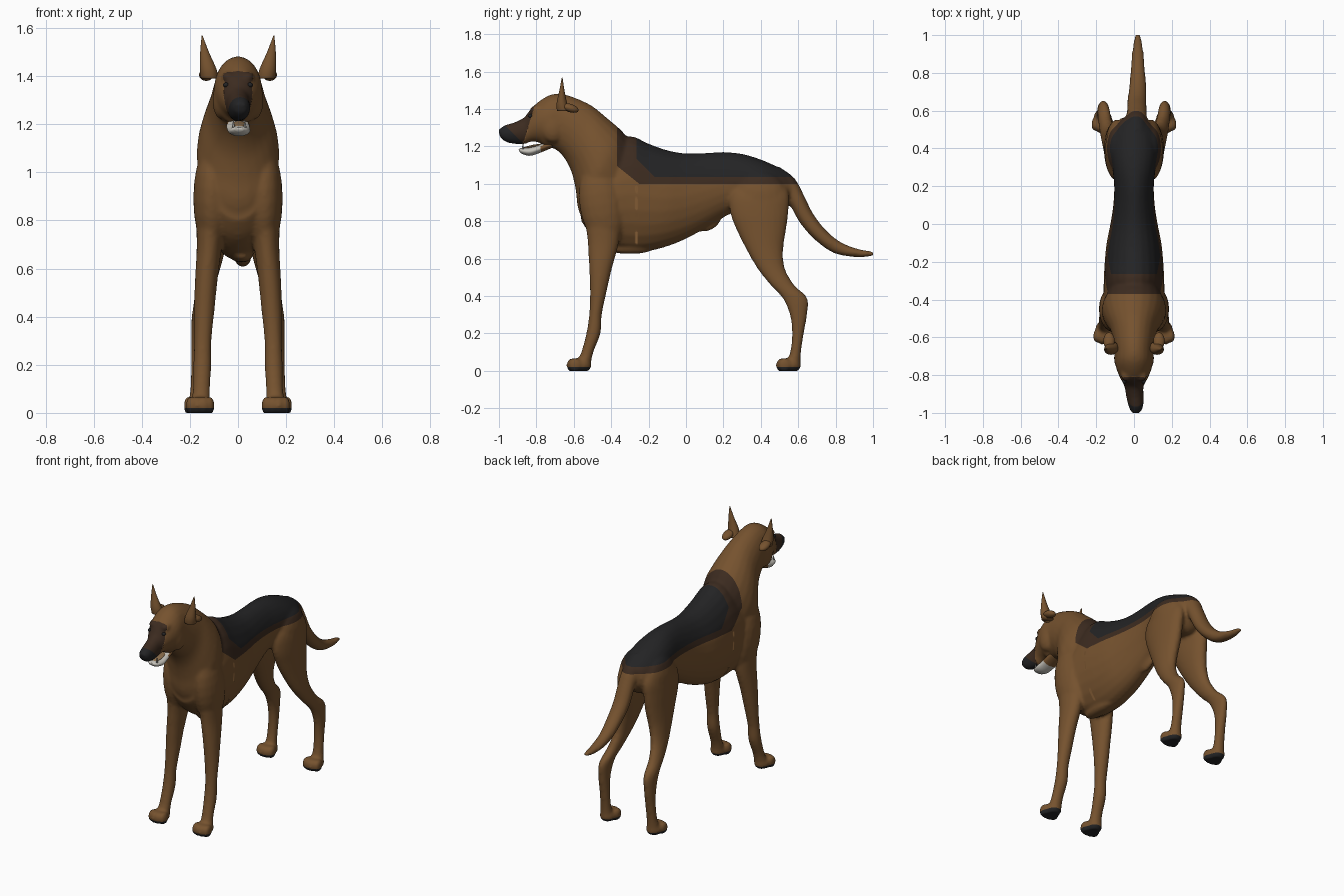
import bpy
import bmesh
import math
from mathutils import Vector, Matrix

default_cube = bpy.data.objects.get("Cube")
if default_cube:
    bpy.data.objects.remove(default_cube, do_unlink=True)


def make_material(name, red, green, blue):
    material = bpy.data.materials.new(name)
    material.use_nodes = True
    colour = (red, green, blue, 1)
    material.diffuse_color = colour
    shader = next(n for n in material.node_tree.nodes if n.type == "BSDF_PRINCIPLED")
    shader.inputs["Base Color"].default_value = colour
    shader.inputs["Roughness"].default_value = 0.8
    return material


tan = make_material("tan coat", .18, .085, .028)
dark = make_material("dark brown coat", .045, .024, .014)
black = make_material("black coat", .017, .017, .018)
ivory = make_material("pale jaw", .55, .53, .48)
tongue_tan = make_material("tongue tan", .25, .15, .07)


def catmull(rows, steps):
    """Smoothly interpolate cross-section rows."""
    vectors = [Vector(row) for row in rows]
    padded = [vectors[0]] + vectors + [vectors[-1]]
    result = []
    for a, b, c, d in zip(padded, padded[1:], padded[2:], padded[3:]):
        for i in range(steps):
            t = i / steps
            result.append(b + (c - a) * (t / 2)
                          + (a * 2 - b * 5 + c * 4 - d) * (t * t / 2)
                          + (b * 3 - a - c * 3 + d) * (t ** 3 / 2))
    return result + [vectors[-1]]


def loft(bm, rows, side=1, steps=4, count=24):
    """Skin rows of (y, z of one edge, y, z of the other, x centre, half width)."""
    rings = []
    for ya, za, yb, zb, xc, width in catmull(rows, steps):
        ring = []
        for i in range(count):
            angle = math.tau * i / count
            blend = (1 + math.cos(angle)) / 2
            x = side * (xc + width * math.sin(angle))
            ring.append(bm.verts.new((x, yb + (ya - yb) * blend, zb + (za - zb) * blend)))
        rings.append(ring)
    faces = [bm.faces.new(rings[0]), bm.faces.new(rings[-1])]
    for low, high in zip(rings, rings[1:]):
        for i in range(count):
            j = (i + 1) % count
            faces.append(bm.faces.new((low[i], low[j], high[j], high[i])))
    bmesh.ops.recalc_face_normals(bm, faces=faces)


def upright(rows):
    """Turn level slices (z, front y, back y, x, half width) into loft rows."""
    return [(front, z, back, z, x, width) for z, front, back, x, width in rows]


def ellipsoid(bm, centre, radii, tilt=0):
    matrix = (Matrix.Translation(centre) @ Matrix.Rotation(tilt, 4, "X")
              @ Matrix.Diagonal((*radii, 1)))
    bmesh.ops.create_uvsphere(bm, u_segments=20, v_segments=12, radius=1, matrix=matrix)


def finish(name, bm, *materials):
    mesh = bpy.data.meshes.new(name)
    bm.to_mesh(mesh)
    bm.free()
    for material in materials:
        mesh.materials.append(material)
    for polygon in mesh.polygons:
        polygon.use_smooth = True
    obj = bpy.data.objects.new(name, mesh)
    bpy.context.collection.objects.link(obj)
    return obj


body = bmesh.new()

# Torso: y, top, bottom, half width
torso = [(-.56, 1.0, .8, .09), (-.5, 1.1, .72, .14), (-.4, 1.2, .655, .16),
         (-.3, 1.255, .635, .16), (-.2, 1.215, .64, .155), (-.1, 1.18, .665, .145),
         (0, 1.163, .705, .125), (.1, 1.165, .76, .11), (.2, 1.17, .82, .105),
         (.3, 1.16, .86, .115), (.4, 1.13, .85, .125), (.5, 1.085, .84, .11),
         (.56, 1.04, .9, .07)]
loft(body, [(y, top, y, bottom, 0, width) for y, top, bottom, width in torso])

# Neck, skull and muzzle
loft(body, [(-.28, 1.2, -.52, .74, 0, .15), (-.34, 1.28, -.575, .86, 0, .172),
            (-.42, 1.35, -.59, .97, 0, .155), (-.5, 1.415, -.615, 1.07, 0, .125),
            (-.57, 1.45, -.66, 1.15, 0, .11), (-.65, 1.478, -.71, 1.19, 0, .1),
            (-.72, 1.478, -.755, 1.195, 0, .1), (-.79, 1.438, -.785, 1.22, 0, .086),
            (-.84, 1.388, -.83, 1.225, 0, .063), (-.865, 1.355, -.86, 1.212, 0, .05),
            (-.92, 1.328, -.91, 1.212, .005, .046), (-.97, 1.313, -.96, 1.222, .01, .039),
            (-1.004, 1.288, -.993, 1.245, .01, .025)])

# Tail
loft(body, [(.5, 1.09, .47, .98, .01, .06), (.58, 1.03, .52, .95, .01, .056),
            (.63, .94, .555, .89, .015, .053), (.68, .84, .61, .79, .015, .051),
            (.75, .75, .69, .7, .02, .046), (.83, .687, .79, .63, .02, .038),
            (.92, .652, .905, .608, .02, .03), (1.004, .638, 1.0, .612, .02, .015)])

# Legs: z, front y, back y, x centre, half width
front_leg = upright([(.95, -.52, -.36, .11, .06), (.8, -.535, -.35, .113, .06),
                     (.68, -.525, -.36, .12, .052), (.55, -.518, -.395, .132, .047),
                     (.42, -.513, -.425, .14, .042), (.3, -.518, -.45, .146, .036),
                     (.2, -.533, -.457, .148, .038), (.1, -.56, -.495, .152, .036),
                     (.03, -.59, -.51, .156, .042)])
hind_leg = upright([(1.05, .32, .5, .06, .05), (.95, .24, .55, .085, .062),
                    (.85, .235, .548, .095, .062), (.75, .272, .535, .1, .06),
                    (.65, .322, .52, .112, .052), (.55, .38, .528, .13, .042),
                    (.46, .45, .578, .148, .036), (.39, .515, .648, .16, .033),
                    (.3, .555, .648, .164, .031), (.2, .567, .63, .164, .031),
                    (.1, .557, .615, .166, .033), (.03, .53, .612, .166, .04)])
for side in (1, -1):
    loft(body, front_leg, side)
    loft(body, hind_leg, side)
    # Shoulder, haunch, brow and cheek muscles
    ellipsoid(body, (side * .108, -.45, .89), (.078, .12, .23), .15)
    ellipsoid(body, (side * .085, .4, .93), (.068, .14, .14))
    ellipsoid(body, (side * .04, -.8, 1.395), (.03, .035, .025))
    ellipsoid(body, (side * .07, -.71, 1.3), (.036, .065, .08))
    # Paws with four toes each
    for heel, x in ((-.56, .157), (.56, .166)):
        ellipsoid(body, (side * x, heel, .03), (.048, .055, .042))
        for offset in (-.041, -.014, .014, .041):
            reach = heel - .05 + abs(offset) * .4
            ellipsoid(body, (side * (x + offset), reach, .03), (.018, .036, .04))

# Breastbone and belly bumps
ellipsoid(body, (.015, -.3, .65), (.045, .12, .025))
ellipsoid(body, (0, .13, .79), (.022, .07, .035), .6)
ellipsoid(body, (0, .09, .765), (.016, .022, .018))

# Blend all body parts into one skin
rough = finish("rough_body", body)
remesh = rough.modifiers.new("Blend", "REMESH")
remesh.mode = "VOXEL"
remesh.voxel_size = .01
smooth = rough.modifiers.new("Soften", "SMOOTH")
smooth.factor = .5
smooth.iterations = 6
graph = bpy.context.evaluated_depsgraph_get()
skin = bmesh.new()
skin.from_mesh(rough.evaluated_get(graph).to_mesh())
bpy.data.objects.remove(rough, do_unlink=True)
for vert in skin.verts:
    vert.co.z = max(vert.co.z, 0)

# Coat markings: each is the space where direction . point > limit for all planes
mask = ((0, -1, .3), 1.235)
markings = [(1, [((0, 0, 1), 1.0), ((0, 1, 0), -.37), ((0, .8, 1), .8)]),
            (2, [((0, 0, 1), 1.037), ((0, 1, 0), -.265), ((0, 1, 1), .87), ((0, -1, 0), -.57)]),
            (1, [mask]),
            (2, [mask, ((0, -1, -1), -.345)]),
            (2, [((0, 0, -1), -.02)])]
for _, planes in markings:
    for direction, limit in planes:
        normal = Vector(direction)
        bmesh.ops.bisect_plane(skin, geom=skin.verts[:] + skin.edges[:] + skin.faces[:],
                               plane_co=normal * (limit / normal.length_squared),
                               plane_no=normal)
for face in skin.faces:
    face.material_index = 0
    centre = face.calc_center_median()
    for index, planes in markings:
        if all(centre.dot(Vector(direction)) > limit for direction, limit in planes):
            face.material_index = index
finish("body", skin, tan, dark, black)

# Lower jaw, tan where it meets the throat
jaw = bmesh.new()
loft(jaw, [(-.71, 1.235, -.71, 1.195, 0, .045), (-.78, 1.212, -.775, 1.168, 0, .048),
           (-.83, 1.197, -.83, 1.15, .005, .046), (-.875, 1.192, -.87, 1.157, .005, .036),
           (-.895, 1.186, -.89, 1.17, .005, .018)])
for face in jaw.faces:
    face.material_index = int(face.calc_center_median().y > -.77)
finish("lower_jaw", jaw, ivory, tan)

tongue = bmesh.new()
ellipsoid(tongue, (.005, -.82, 1.2), (.028, .055, .008), .2)
finish("tongue", tongue, tongue_tan)

for side, label in ((1, "left"), (-1, "right")):
    # Pointed ear with a folded base
    ear = bmesh.new()
    loft(ear, upright([(1.39, -.69, -.62, .118, .036), (1.43, -.692, -.635, .124, .034),
                       (1.5, -.677, -.65, .139, .018), (1.568, -.664, -.66, .149, .002)]), side)
    ellipsoid(ear, (side * .132, -.62, 1.405), (.03, .048, .022), -.3)
    finish(label + "_ear", ear, tan)

    eye = bmesh.new()
    ellipsoid(eye, (side * .05, -.832, 1.363), (.012, .012, .01))
    finish(label + "_eye", eye, black)

    # Lower fang
    fang = bmesh.new()
    bmesh.ops.create_cone(fang, cap_ends=True, segments=8, radius1=.006, radius2=.001, depth=.03,
                          matrix=Matrix.Translation((.005 + side * .024, -.872, 1.202)))
    finish(label + "_fang", fang, ivory)
